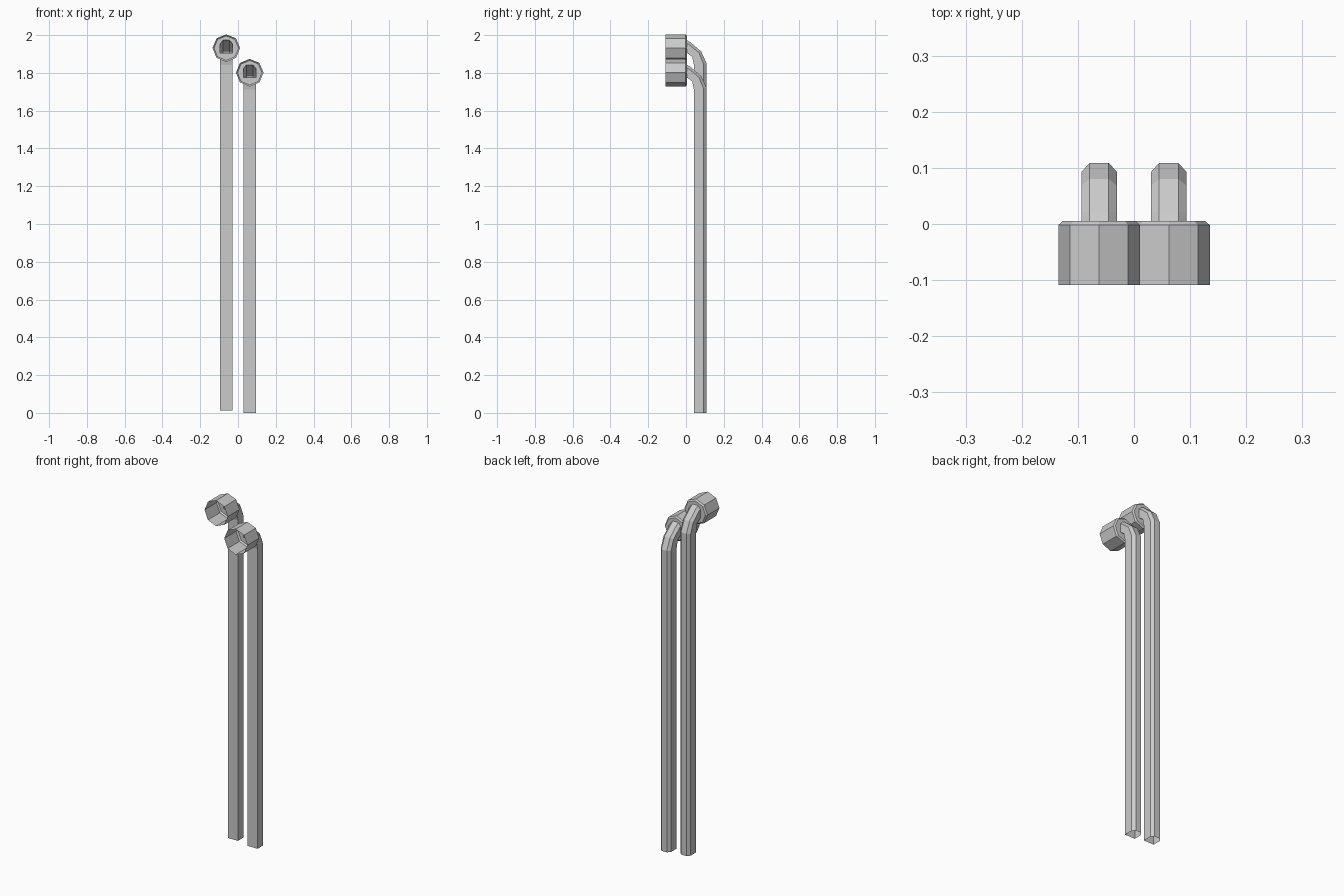
import bpy, bmesh, math
from mathutils import Vector

if "Cube" in bpy.data.objects:
    bpy.data.objects.remove(bpy.data.objects["Cube"])

# D-shaped pipe section: (sideways offset, fraction from inner to outer side)
SECTION = [(-0.032, 0), (0.032, 0), (0.032, 0.75), (0.017, 1), (-0.017, 1), (-0.032, 0.75)]
# Bend stations relative to the cup centre: inner (y, z), outer (y, z)
BEND = [((0.005, -0.026), (0.005, 0.042)),
        ((0.012, -0.030), (0.022, 0.032)),
        ((0.033, -0.046), (0.080, -0.017)),
        ((0.042, -0.090), (0.109, -0.080))]


def section_loop(bm, inner, outer):
    a, b = Vector(inner), Vector(outer)
    loop = []
    for x, t in SECTION:
        p = a.lerp(b, t)
        loop.append(bm.verts.new((x, p.x, p.y)))
    return loop


def octagon_loop(bm, y, r):
    return [bm.verts.new((r * math.cos(k * math.pi / 4), y, r * math.sin(k * math.pi / 4)))
            for k in range(8)]


def skin(bm, loops):
    for a, b in zip(loops, loops[1:]):
        n = len(a)
        for i in range(n):
            j = (i + 1) % n
            bm.faces.new((a[i], a[j], b[j], b[i]))


def finish(bm, name, loc):
    bmesh.ops.recalc_face_normals(bm, faces=bm.faces)
    me = bpy.data.meshes.new(name)
    bm.to_mesh(me)
    bm.free()
    ob = bpy.data.objects.new(name, me)
    ob.location = loc
    bpy.context.collection.objects.link(ob)


def speaking_tube(side, x, z, bottom):
    # open hollow pipe with a bend at the top
    bm = bmesh.new()
    stations = BEND + [((0.042, bottom - z), (0.109, bottom - z))]
    skin(bm, [section_loop(bm, i, o) for i, o in stations])
    finish(bm, side + "_pipe", (x, 0, z))

    # octagonal cup, open at the front, back wall pierced by the pipe
    bm = bmesh.new()
    rings = [octagon_loop(bm, y, r) for y, r in ((-0.109, 0.073), (-0.002, 0.073), (0.005, 0.065))]
    skin(bm, rings)
    hole = section_loop(bm, *BEND[0])
    edges = [bm.edges.new((hole[i], hole[(i + 1) % 6])) for i in range(6)]
    edges += [bm.edges.get((rings[2][i], rings[2][(i + 1) % 8])) for i in range(8)]
    bmesh.ops.triangle_fill(bm, edges=edges, use_beauty=True, normal=(0, 1, 0))
    finish(bm, side + "_cup", (x, 0, z))


speaking_tube("left", -0.062, 1.931, 0.012)
speaking_tube("right", 0.062, 1.801, 0.0)
